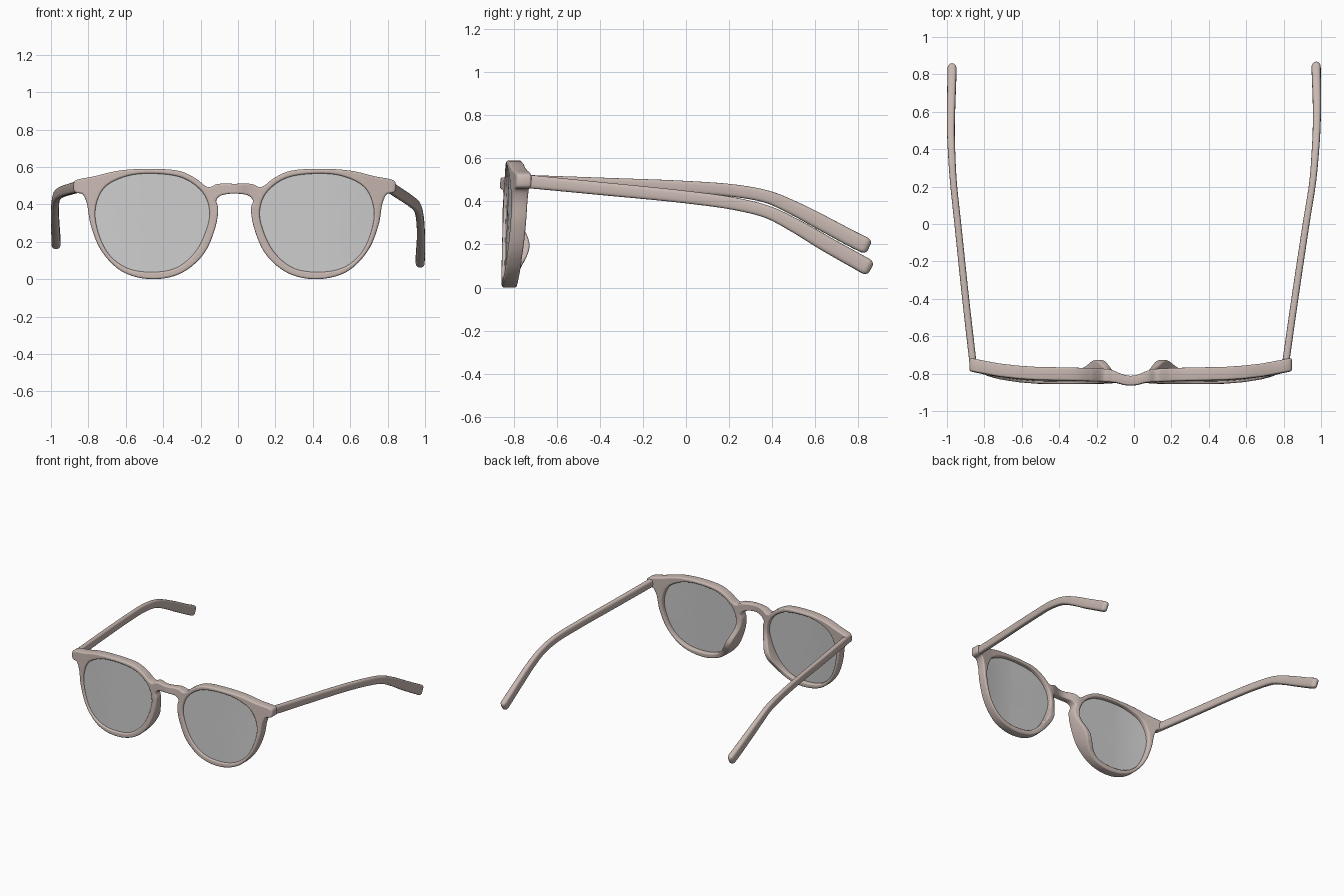
import bpy, bmesh, math
from mathutils import Vector

if "Cube" in bpy.data.objects:
    bpy.data.objects.remove(bpy.data.objects["Cube"])

CX = -0.018  # the front sits slightly left of centre


def material(name, col):
    m = bpy.data.materials.new(name)
    m.diffuse_color = col
    m.use_nodes = True
    m.node_tree.nodes["Principled BSDF"].inputs["Base Color"].default_value = m.diffuse_color
    return m


FRAME = material("frame_taupe", (0.58, 0.48, 0.44, 1))
GLASS = material("lens_grey", (0.6, 0.6, 0.6, 0.5))


def spline(pts, n=8, closed=True):
    """Centripetal Catmull-Rom through the points."""
    P = [Vector(p) for p in pts]
    if not closed:
        P = [2 * P[0] - P[1]] + P + [2 * P[-1] - P[-2]]
    out, N = [], len(P)
    for i in (range(N) if closed else range(1, N - 2)):
        a, b, c, d = (P[(i + k) % N] for k in (-1, 0, 1, 2))
        t1 = (b - a).length ** 0.5
        t2 = t1 + (c - b).length ** 0.5
        t3 = t2 + (d - c).length ** 0.5
        for k in range(n):
            t = t1 + (t2 - t1) * k / n
            A1 = a.lerp(b, t / t1)
            A2 = b.lerp(c, (t - t1) / (t2 - t1))
            A3 = c.lerp(d, (t - t2) / (t3 - t2))
            out.append(A1.lerp(A2, t / t2).lerp(A2.lerp(A3, (t - t1) / (t3 - t1)), (t - t1) / (t2 - t1)))
    if not closed:
        out.append(P[-2])
    return out


def interp(table, u):
    for (a, va), (b, vb) in zip(table, table[1:]):
        if u <= b:
            return va + (vb - va) * max(0, (u - a) / (b - a))
    return table[-1][1]


BOW = [(0, -.837), (.02, -.836), (.04, -.832), (.08, -.818), (.12, -.809), (.2, -.807), (.5, -.802),
       (.6, -.795), (.7, -.783), (.86, -.752)]


def place(x, z, depth, pad=True):
    """Bend a flat front point onto the bowed, tilted face and swell the nose pads."""
    u = abs(x)
    y = interp(BOW, u) + 0.035 * (z - 0.5)
    depth *= interp([(0, .72), (.06, .8), (.12, 1)], u)
    if pad and depth > 0.01:
        k = min(1, max(0, (0.37 - u) / 0.17))
        w = k * k * (3 - 2 * k) * math.exp(-((z - .19) / .1) ** 2)
        depth += 0.057 * w
        x += math.copysign(0.014 * w, x)
    return Vector((x + CX, y + depth, z))


def finish(name, bm, mat, angle=40):
    bmesh.ops.recalc_face_normals(bm, faces=bm.faces)
    me = bpy.data.meshes.new(name)
    bm.to_mesh(me)
    bm.free()
    ob = bpy.data.objects.new(name, me)
    bpy.context.collection.objects.link(ob)
    me.materials.append(mat)
    bpy.ops.object.select_all(action='DESELECT')
    ob.select_set(True)
    bpy.context.view_layer.objects.active = ob
    bpy.ops.object.shade_smooth_by_angle(angle=math.radians(angle))
    return ob


# outlines of the right half, measured from the middle of the bridge
half = [(0, .51), (.06, .511), (.095, .508), (.14, .492), (.21, .54), (.29, .577), (.45, .59),
        (.62, .58), (.75, .55), (.846, .53), (.859, .519), (.859, .472), (.846, .461),
        (.815, .455), (.792, .41), (.77, .29), (.712, .148), (.60, .036), (.445, -.004),
        (.29, .026), (.168, .128), (.103, .275), (.088, .38), (.098, .42), (.078, .444), (.045, .454), (0, .457)]
lens = [(.42, .564), (.58, .55), (.698, .487), (.745, .37), (.725, .235), (.668, .125),
        (.575, .056), (.44, .034), (.31, .058), (.21, .143), (.15, .265), (.134, .36),
        (.165, .455), (.265, .536)]
outline = spline(half + [(-x, z) for x, z in half[-2:0:-1]])
hole = spline(lens)

# front frame: filled profile with two holes, then bent into shape
cu = bpy.data.curves.new("front_profile", 'CURVE')
cu.dimensions, cu.fill_mode = '2D', 'BOTH'
cu.extrude, cu.bevel_depth, cu.offset, cu.bevel_resolution = 0.025, 0.01, -0.01, 2
for loop in (outline, hole, [Vector((-p.x, p.y)) for p in hole]):
    sp = cu.splines.new('POLY')
    sp.points.add(len(loop) - 1)
    for pt, p in zip(sp.points, loop):
        pt.co = (p.x, p.y, 0, 1)
    sp.use_cyclic_u = True
tmp = bpy.data.objects.new("front_profile", cu)
bpy.context.collection.objects.link(tmp)
bpy.context.view_layer.update()
flat = bpy.data.meshes.new_from_object(tmp.evaluated_get(bpy.context.evaluated_depsgraph_get()))
bpy.data.objects.remove(tmp)
bm = bmesh.new()
bm.from_mesh(flat)
bmesh.ops.remove_doubles(bm, verts=bm.verts, dist=0.0002)
# slice into narrow strips so the flat faces can follow the bend
for i in range(-42, 43):
    bmesh.ops.bisect_plane(bm, geom=bm.verts[:] + bm.edges[:] + bm.faces[:], dist=1e-5,
                           plane_co=(i * .02, 0, 0), plane_no=(1, 0, 0))
bmesh.ops.triangulate(bm, faces=[f for f in bm.faces if len(f.verts) > 4])
for v in bm.verts:
    v.co = place(v.co.x, v.co.y, -v.co.z)
zmin = min(v.co.z for v in bm.verts)
for v in bm.verts:  # rest the rims on the ground
    v.co.z -= zmin * max(0, 1 - v.co.z / .5)
finish("front_frame", bm, FRAME)

# lenses: front and back sheets of concentric rings, closed at the rim
mid = Vector((.44, .30))
for side, name in ((1, "right_lens"), (-1, "left_lens")):
    bm = bmesh.new()
    rings = []
    for s, depth in ((.25, -.022), (.5, -.022), (.75, -.022), (1.01, -.022),
                     (1.01, .004), (.75, .004), (.5, .004), (.25, .004)):
        pts = [mid + (p - mid) * s for p in hole]
        rings.append([bm.verts.new(place(side * p.x, p.y, depth, False)) for p in pts])
    n = len(hole)
    for a, b in zip(rings, rings[1:]):
        for i in range(n):
            j = (i + 1) % n
            bm.faces.new((a[i], a[j], b[j], b[i]))
    bm.faces.new(rings[0])
    bm.faces.new(rings[-1])
    finish(name, bm, GLASS)


# temple arms: rounded box section swept along a path, widening to the tip
def arm(name, path, lift):
    pts = spline([(x, y, z + lift * (y + .72)) for x, y, z in path], 8, False)
    y0, y1 = pts[0].y, pts[-1].y
    bm, rings, n = bmesh.new(), [], 24
    for i, p in enumerate(pts):
        t = (pts[min(i + 1, len(pts) - 1)] - pts[max(i - 1, 0)]).normalized()
        side = t.cross(Vector((0, 0, 1))).normalized()
        up = side.cross(t)
        f = (p.y - y0) / (y1 - y0)
        w = interp([(0, .019), (.6, .018), (.8, .021), (1, .025)], f)
        h = interp([(0, .031), (.45, .029), (.7, .029), (.85, .036), (1, .038)], f)
        d = (pts[-1] - p).length
        if d < .03:  # rounded tip
            r = math.sqrt(max(.03, 1 - (1 - d / .03) ** 2))
            w, h = w * r, h * (.4 + .6 * r)
        ring = []
        for k in range(n):
            a = 2 * math.pi * k / n
            c, s = math.cos(a), math.sin(a)
            q = p + side * w * math.copysign(abs(c) ** .6, c) + up * h * math.copysign(abs(s) ** .6, s)
            ring.append(bm.verts.new(q))
        rings.append(ring)
    for a, b in zip(rings, rings[1:]):
        for k in range(n):
            bm.faces.new((a[k], a[(k + 1) % n], b[(k + 1) % n], b[k]))
    bm.faces.new(rings[0])
    bm.faces.new(rings[-1])
    finish(name, bm, FRAME, 50)


drop = [(-.75, .494), (-.4, .46), (0, .42), (.23, .388), (.38, .350), (.5, .291),
        (.65, .203), (.78, .130), (.825, .105), (.859, .087)]
right_x = [.810, .860, .920, .956, .969, .976, .978, .975, .974, .974]
left_x = [-.860, -.900, -.942, -.966, -.975, -.979, -.977, -.974, -.973, -.973]
arm("right_temple_arm", [(x, y, z) for x, (y, z) in zip(right_x, drop)], 0)
arm("left_temple_arm", [(x, y - .008 * (y > .7), z) for x, (y, z) in zip(left_x, drop)], .064)
